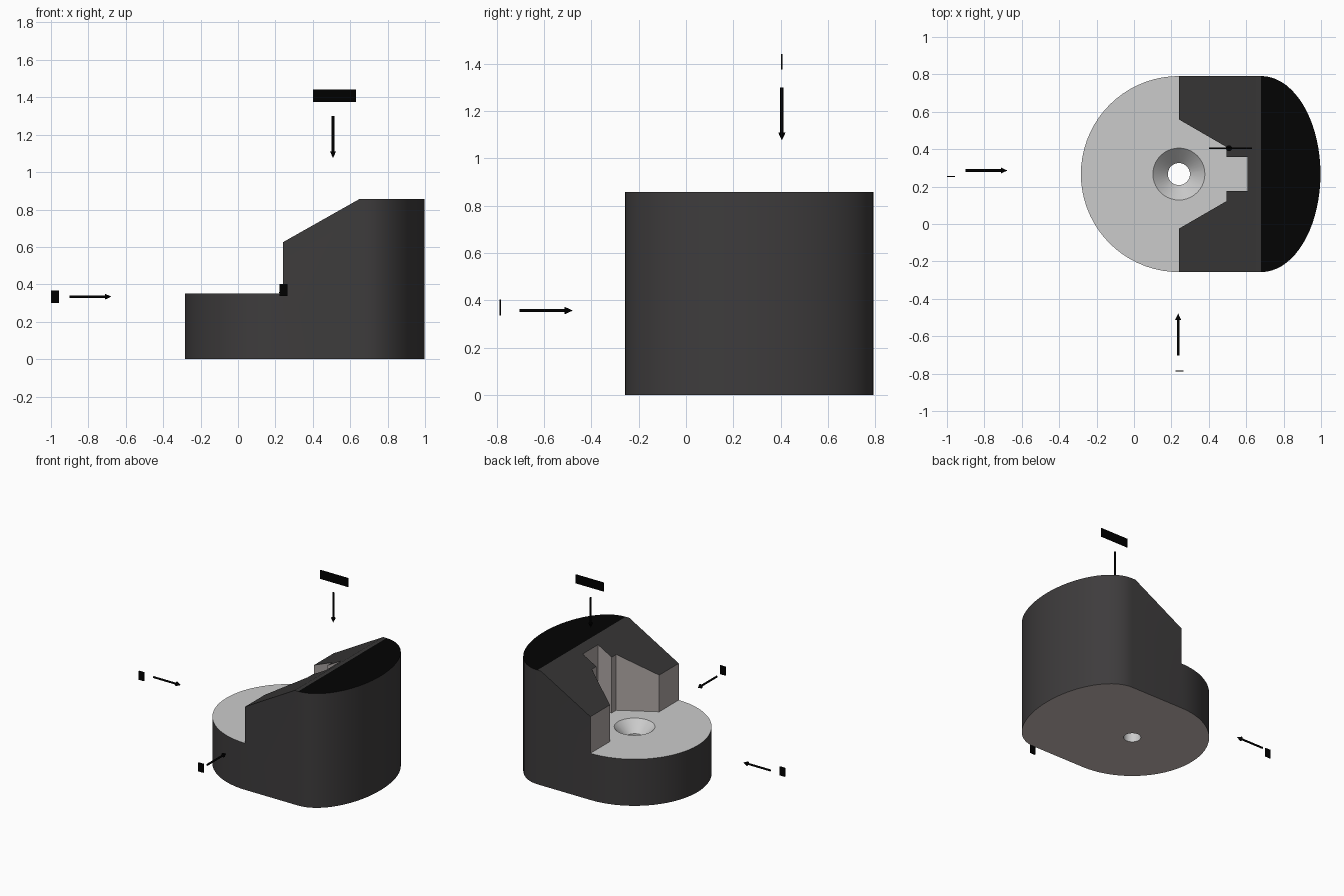
import bpy, bmesh, math
from mathutils import Vector, Matrix

if "Cube" in bpy.data.objects:
    bpy.data.objects.remove(bpy.data.objects["Cube"])

CX, CY, R = 0.24, 0.267, 0.524      # pivot of the rounded end
STEP, TOP = 0.35, 0.857


def material(name, r, g, b):
    m = bpy.data.materials.new(name)
    m.diffuse_color = (r, g, b, 1)
    m.use_nodes = True
    m.node_tree.nodes["Principled BSDF"].inputs["Base Color"].default_value = m.diffuse_color
    return m


def add_object(name, bm):
    bmesh.ops.recalc_face_normals(bm, faces=bm.faces[:])
    me = bpy.data.meshes.new(name)
    bm.to_mesh(me)
    bm.free()
    ob = bpy.data.objects.new(name, me)
    bpy.context.collection.objects.link(ob)
    return ob


def prism(name, points, offset):
    """Extrude a closed 3D outline along an offset."""
    bm = bmesh.new()
    face = bm.faces.new([bm.verts.new(p) for p in points])
    out = bmesh.ops.extrude_face_region(bm, geom=[face], use_keep_orig=True)
    verts = [g for g in out["geom"] if isinstance(g, bmesh.types.BMVert)]
    bmesh.ops.translate(bm, vec=offset, verts=verts)
    return add_object(name, bm)


def lathe(name, profile, origin, axis, segs=32):
    """Revolve (radius, height) points; radius 0 ends close the shape."""
    bm = bmesh.new()
    vs = [bm.verts.new((r, 0, h)) for r, h in profile]
    es = [bm.edges.new(p) for p in zip(vs, vs[1:])]
    bmesh.ops.spin(bm, geom=vs + es, cent=(0, 0, 0), axis=(0, 0, 1),
                   angle=2 * math.pi, steps=segs, use_duplicate=False)
    bmesh.ops.remove_doubles(bm, verts=bm.verts[:], dist=1e-5)
    rot = Vector((0, 0, 1)).rotation_difference(Vector(axis)).to_matrix().to_4x4()
    bmesh.ops.transform(bm, matrix=Matrix.Translation(origin) @ rot, verts=bm.verts[:])
    return add_object(name, bm)


def smooth(ob):
    bpy.ops.object.select_all(action='DESELECT')
    ob.select_set(True)
    bpy.context.view_layer.objects.active = ob
    bpy.ops.object.shade_smooth_by_angle(angle=math.radians(28))


# Body: round left end, straight sides, elliptical right end
N = 36
outline = []
for i in range(N + 1):
    a = math.pi / 2 + math.pi * i / N
    outline.append((CX + R * math.cos(a), CY + R * math.sin(a), 0))
for i in range(N + 1):
    a = -math.pi / 2 + math.pi * i / N
    outline.append((0.68 + 0.317 * math.cos(a), CY + R * math.sin(a), 0))
body = prism("bracket_body", outline, (0, 0, TOP))

# Cutter for the low step, the flared notch and its square slot
half = [(-0.6, 0.9), (CX, 0.9), (CX, 0.292), (0.494, 0.145), (0.494, 0.091), (0.607, 0.091)]
path = [(x, CY + d, STEP) for x, d in half] + [(x, CY - d, STEP) for x, d in reversed(half)]
step_cutter = prism("step_cutter", path, (0, 0, 1))

# Cutter for the sloped top
k = (TOP - 0.625) / (0.651 - CX)
wedge = [(0.2, 0.625 - 0.04 * k), (CX + 0.375 / k, 1.0), (0.2, 1.0)]
slope_cutter = prism("slope_cutter", [(x, -0.6, z) for x, z in wedge], (0, 2, 0))

# Cutter for the countersunk through hole
hole_cutter = lathe("hole_cutter", [(0, -0.1), (0.059, -0.1), (0.059, STEP - 0.08),
                                    (0.139, STEP), (0.239, STEP + 0.1), (0, STEP + 0.1)],
                    (CX, CY, 0), (0, 0, 1), 40)

cutters = (step_cutter, slope_cutter, hole_cutter)
for c in cutters:
    m = body.modifiers.new(c.name, 'BOOLEAN')
    m.operation, m.solver, m.object = 'DIFFERENCE', 'EXACT', c
    c.hide_render = True
dg = bpy.context.evaluated_depsgraph_get()
mesh = bpy.data.meshes.new_from_object(body.evaluated_get(dg))
body.modifiers.clear()
body.data = mesh
for c in cutters:
    bpy.data.objects.remove(c)

# Split the flat top where the black cap begins
bm = bmesh.new()
bm.from_mesh(mesh)
top = [f for f in bm.faces if f.normal.z > 0.99 and f.calc_center_median().z > 0.8]
geom = top + list({e for f in top for e in f.edges}) + list({v for f in top for v in f.verts})
bmesh.ops.bisect_plane(bm, geom=geom, dist=1e-4, plane_co=(0.68, 0, 0), plane_no=(1, 0, 0))
bm.to_mesh(mesh)
bm.free()

# Shades: greys inside, charcoal outside, darker slope and black cap
mesh.materials.clear()
for name, rgb in (("step_grey", (0.62, 0.62, 0.62)), ("charcoal", (0.048, 0.045, 0.046)),
                  ("slope_dark", (0.038, 0.037, 0.037)), ("cap_black", (0.001, 0.001, 0.001)),
                  ("inner_wall", (0.43, 0.39, 0.38)), ("base_grey", (0.60, 0.52, 0.50))):
    mesh.materials.append(material(name, *rgb))
for p in mesh.polygons:
    c, n = p.center, p.normal
    dy, r = abs(c.y - CY), math.hypot(c.x - CX, c.y - CY)
    if n.z > 0.5 and c.z > 0.5:
        idx = 3 if n.z > 0.99 and c.x > 0.68 else 2
    elif n.z < -0.9:
        idx = 5
    elif n.z > 0.9 or (r < 0.2 and c.z < STEP):
        idx = 0
    elif dy > 0.5 or c.x > 0.62 or (c.x < 0.2 and r > 0.3):
        idx = 1
    else:
        idx = 4
    p.material_index = idx
smooth(body)

# View arrows pointing at the body, each with a blank label tag
black = material("arrow_black", 0.0, 0.0, 0.0)
arrows = [
    ("top", (0.508, 0.405, 1.30), (0, 0, -1), (0.516, 0.405, 1.408), (0.115, 0.033)),
    ("front", (0.236, -0.703, 0.357), (0, 1, 0), (0.243, -0.785, 0.37), (0.022, 0.033)),
    ("left", (-0.902, 0.286, 0.334), (1, 0, 0), (-0.978, 0.254, 0.334), (0.022, 0.033)),
]
for name, start, axis, tag, (hw, hh) in arrows:
    arrow = lathe(name + "_arrow", [(0, 0), (0.007, 0), (0.007, 0.19), (0.016, 0.19), (0, 0.225)],
                  start, axis, 16)
    arrow.data.materials.append(black)
    smooth(arrow)
    x, y, z = tag
    plate = prism(name + "_label_tag", [(x + a * hw, y - 0.003, z + b * hh)
                  for a, b in ((-1, -1), (1, -1), (1, 1), (-1, 1))], (0, 0.006, 0))
    plate.data.materials.append(black)
